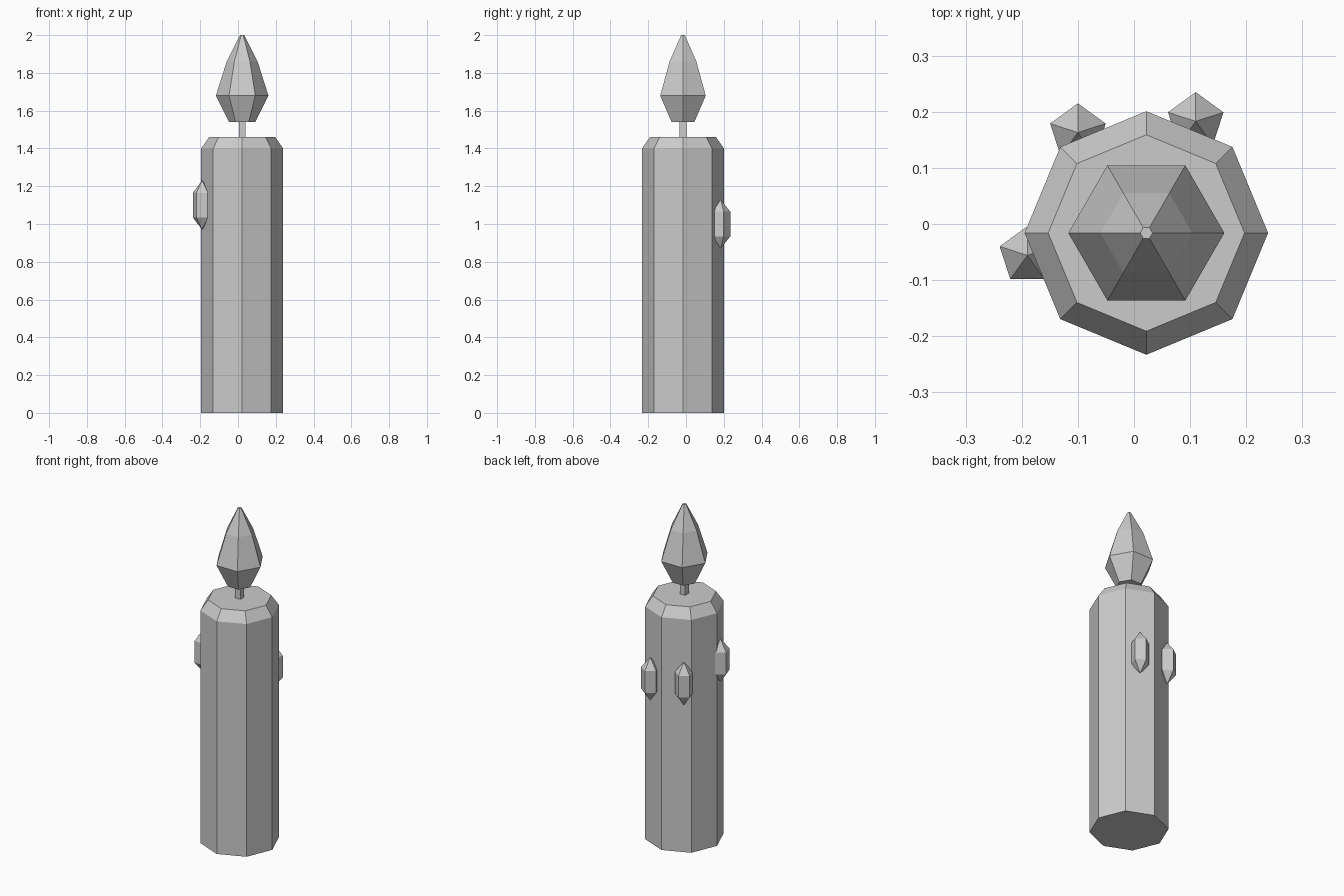
import bpy, bmesh
from math import sin, cos, pi

if "Cube" in bpy.data.objects:
    bpy.data.objects.remove(bpy.data.objects["Cube"])

CX, CY = 0.022, -0.016  # candle axis


def lathe(name, profile, sides, centre, turn=0.0):
    """Flat-faced solid from a (radius, height) profile; radius 0 makes a point."""
    bm = bmesh.new()
    rings = []
    for r, z in profile:
        count = sides if r > 0 else 1
        rings.append([bm.verts.new((r * cos(turn + 2 * pi * i / sides),
                                    r * sin(turn + 2 * pi * i / sides), z))
                      for i in range(count)])
    for low, high in zip(rings, rings[1:]):
        for i in range(sides):
            j = (i + 1) % sides
            if len(low) == 1:
                bm.faces.new((low[0], high[j], high[i]))
            elif len(high) == 1:
                bm.faces.new((low[i], low[j], high[0]))
            else:
                bm.faces.new((low[i], low[j], high[j], high[i]))
    if len(rings[0]) > 1:
        bm.faces.new(rings[0][::-1])
    if len(rings[-1]) > 1:
        bm.faces.new(rings[-1])
    bmesh.ops.recalc_face_normals(bm, faces=bm.faces[:])
    mesh = bpy.data.meshes.new(name)
    bm.to_mesh(mesh)
    bm.free()
    obj = bpy.data.objects.new(name, mesh)
    obj.location = centre
    bpy.context.collection.objects.link(obj)
    return obj


# Octagonal wax body with a chamfered top
lathe("candle_body", [(0.217, 0), (0.217, 1.40), (0.175, 1.46)], 8, (CX, CY, 0))

# Square wick
lathe("wick", [(0.025, 1.44), (0.025, 1.56)], 4, (CX, CY, 0), pi / 4)

# Six-sided flame
lathe("flame", [(0.07, 1.54), (0.139, 1.68), (0.082, 1.86), (0.011, 2.0)],
      6, (CX, CY, 0))

# Five-sided wax drips
drip = [(0, -0.13), (0.052, -0.065), (0.052, 0.065), (0, 0.13)]
spots = [(-0.19, -0.056, 1.10), (-0.10, 0.163, 1.02), (0.11, 0.183, 1.0)]
for n, spot in enumerate(spots, 1):
    lathe(f"wax_drip_{n}", drip, 5, spot, pi / 2)
